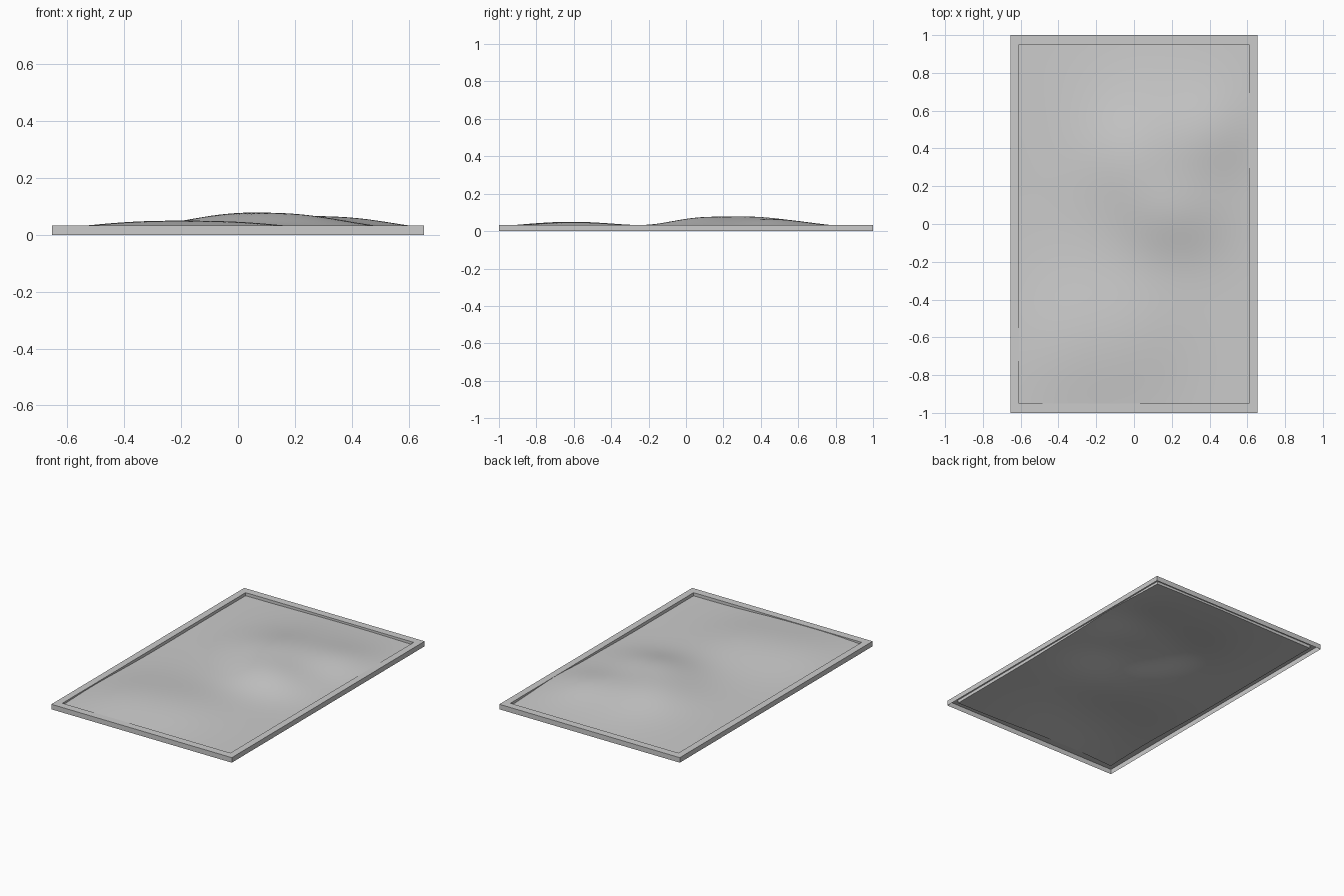
import bpy, bmesh
from math import exp

if "Cube" in bpy.data.objects:
    bpy.data.objects.remove(bpy.data.objects["Cube"])

INNER = (0.61, 0.95)      # half size of the relief area
OUTER = (0.655, 1.0)      # half size of the tray
TOP, BASE = 0.033, 0.012  # rim height, lowest relief level

# Hills: centre x, centre y, height, spread x, spread y
HILLS = [
    (-0.36, -0.64, 0.029, 0.20, 0.27),
    (0.00, -0.58, 0.028, 0.20, 0.27),
    (0.20, 0.05, 0.045, 0.20, 0.16),
    (0.00, 0.34, 0.052, 0.20, 0.20),
    (0.40, 0.46, 0.032, 0.16, 0.17),
    (0.15, 0.65, 0.018, 0.35, 0.22),
]


def height(x, y):
    return BASE + sum(h * exp(-0.5 * (((x - cx) / sx) ** 2 + ((y - cy) / sy) ** 2))
                      for cx, cy, h, sx, sy in HILLS)


def extrude_border(bm, move):
    """Extrude the open border and move the new points."""
    edges = [e for e in bm.edges if e.is_boundary]
    new = bmesh.ops.extrude_edge_only(bm, edges=edges)["geom"]
    for v in new:
        if isinstance(v, bmesh.types.BMVert):
            move(v.co)


def lift(co):
    co.z = TOP


def widen(co):
    co.x *= OUTER[0] / INNER[0]
    co.y *= OUTER[1] / INNER[1]


def drop(co):
    co.z = 0.0


# Rolling relief sheet
bm = bmesh.new()
bmesh.ops.create_grid(bm, x_segments=64, y_segments=96, size=1)
for v in bm.verts:
    v.co.x *= INNER[0]
    v.co.y *= INNER[1]
    v.co.z = height(v.co.x, v.co.y)

# Rim: inner lip, flat top, outer wall, open underneath
for move in (lift, widen, drop):
    extrude_border(bm, move)
bmesh.ops.recalc_face_normals(bm, faces=bm.faces)
bm.faces.ensure_lookup_table()
if bm.faces[0].normal.z < 0:
    bmesh.ops.reverse_faces(bm, faces=bm.faces)

mesh = bpy.data.meshes.new("relief_tray")
bm.to_mesh(mesh)
bm.free()
tray = bpy.data.objects.new("relief_tray", mesh)
bpy.context.collection.objects.link(tray)
bpy.context.view_layer.objects.active = tray
tray.select_set(True)
bpy.ops.object.shade_smooth_by_angle(angle=0.52)
